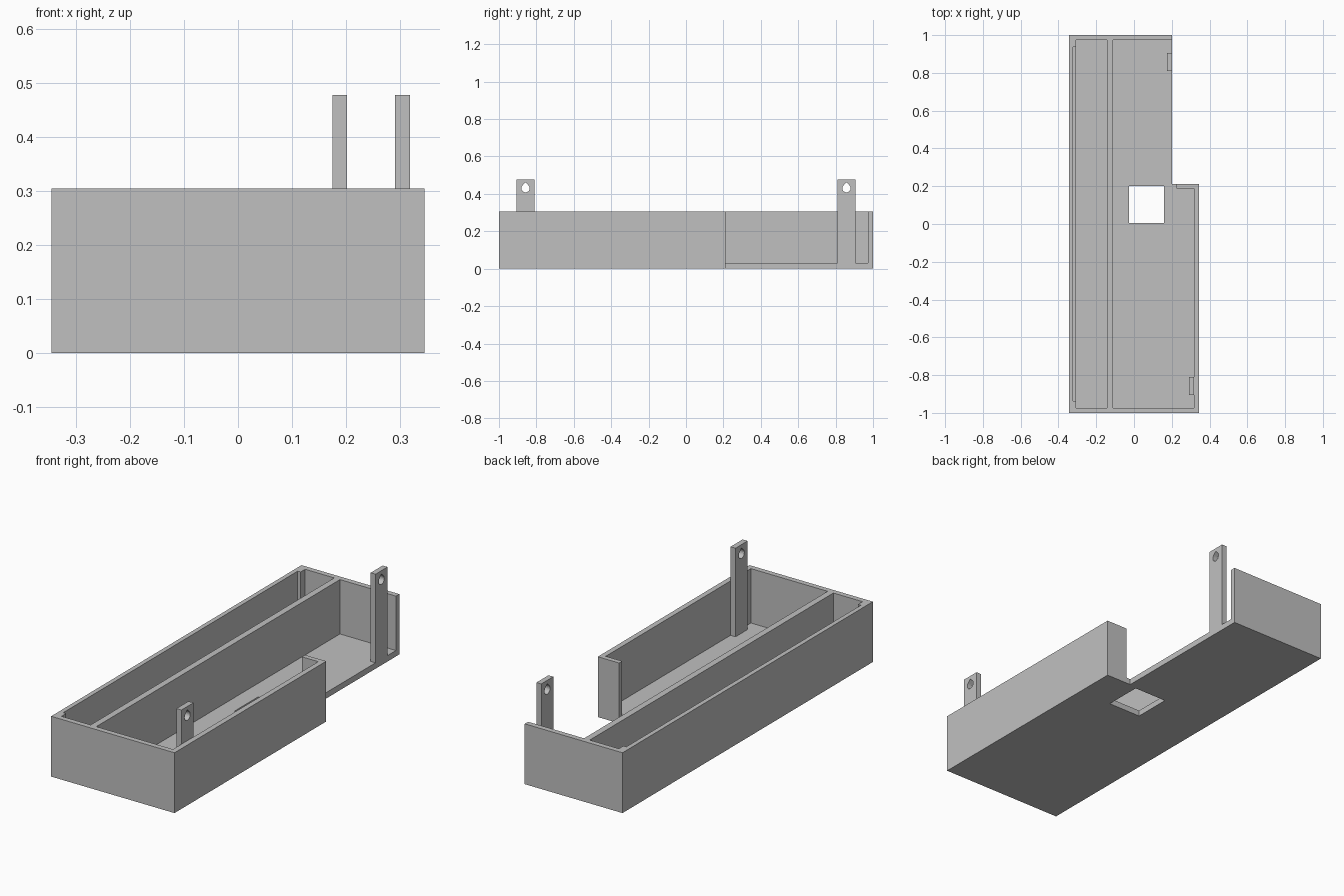
import bpy, bmesh, math
from mathutils import Vector

if "Cube" in bpy.data.objects:
    bpy.data.objects.remove(bpy.data.objects["Cube"], do_unlink=True)

GREY = bpy.data.materials.new("plain grey")
GREY.use_nodes = True
GREY.diffuse_color = (0.53, 0.53, 0.53, 1)
GREY.node_tree.nodes["Principled BSDF"].inputs["Base Color"].default_value = (0.53, 0.53, 0.53, 1)

HEIGHT, FLOOR, END = 0.305, 0.03, 0.973
ABOVE = HEIGHT + 0.1


def prism(name, points, start, depth):
    """Extrude a closed outline of 3D points along the vector depth."""
    bm = bmesh.new()
    face = bm.faces.new([bm.verts.new(p) for p in points])
    out = bmesh.ops.extrude_face_region(bm, geom=[face])
    moved = [v for v in out["geom"] if isinstance(v, bmesh.types.BMVert)]
    bmesh.ops.translate(bm, verts=moved, vec=depth)
    bmesh.ops.translate(bm, verts=bm.verts, vec=start)
    bmesh.ops.recalc_face_normals(bm, faces=bm.faces)
    mesh = bpy.data.meshes.new(name)
    bm.to_mesh(mesh)
    bm.free()
    mesh.materials.append(GREY)
    obj = bpy.data.objects.new(name, mesh)
    bpy.context.collection.objects.link(obj)
    return obj


def slab(name, outline, z0, z1):
    return prism(name, [(x, y, 0) for x, y in outline], (0, 0, z0), (0, 0, z1 - z0))


def rect(x0, x1, y0, y1):
    return [(x0, y0), (x1, y0), (x1, y1), (x0, y1)]


def cut(target, cutter):
    mod = target.modifiers.new("cut", 'BOOLEAN')
    mod.operation, mod.solver, mod.object = 'DIFFERENCE', 'EXACT', cutter
    bpy.context.view_layer.objects.active = target
    bpy.ops.object.modifier_apply(modifier=mod.name)
    bpy.data.objects.remove(cutter, do_unlink=True)


# Tray block with the stepped outline
tray = slab("tray", [(-0.345, -1), (0.345, -1), (0.345, 0.212), (0.202, 0.212),
                     (0.202, 1), (-0.345, 1)], 0, HEIGHT)

# Narrow compartment, and the shallow recess in its outer wall
cut(tray, slab("narrow_cutter", rect(-0.306, -0.143, -END, END), FLOOR, ABOVE))
cut(tray, slab("recess_cutter", rect(-0.322, -0.25, -0.937, 0.937), FLOOR + 0.015, ABOVE))

# Wide compartment, open along the stepped side
cut(tray, slab("wide_cutter", [(-0.111, -END), (0.318, -END), (0.318, 0.187), (0.226, 0.187),
                               (0.226, 0.25), (0.25, 0.25), (0.25, END), (-0.111, END)],
               FLOOR, ABOVE))

# Square opening through the floor
cut(tray, slab("opening_cutter", rect(-0.027, 0.158, 0.006, 0.201), -0.1, 0.1))

# Upright tabs, each with a teardrop hole
for name, x0, x1, y in (("front_tab", 0.29, 0.318, -0.858), ("back_tab", 0.175, 0.202, 0.858)):
    tab = slab(name, rect(x0, x1, y - 0.048, y + 0.048), FLOOR, 0.478)
    radius, hole = 0.022, []
    for i in range(19):
        a = math.radians(135 + 270 * i / 18)
        hole.append((0, y + radius * math.cos(a), 0.43 + radius * math.sin(a)))
    hole.append((0, y, 0.43 + radius * math.sqrt(2)))
    cut(tab, prism("hole_cutter", hole, (x0 - 0.05, 0, 0), (0.2, 0, 0)))
